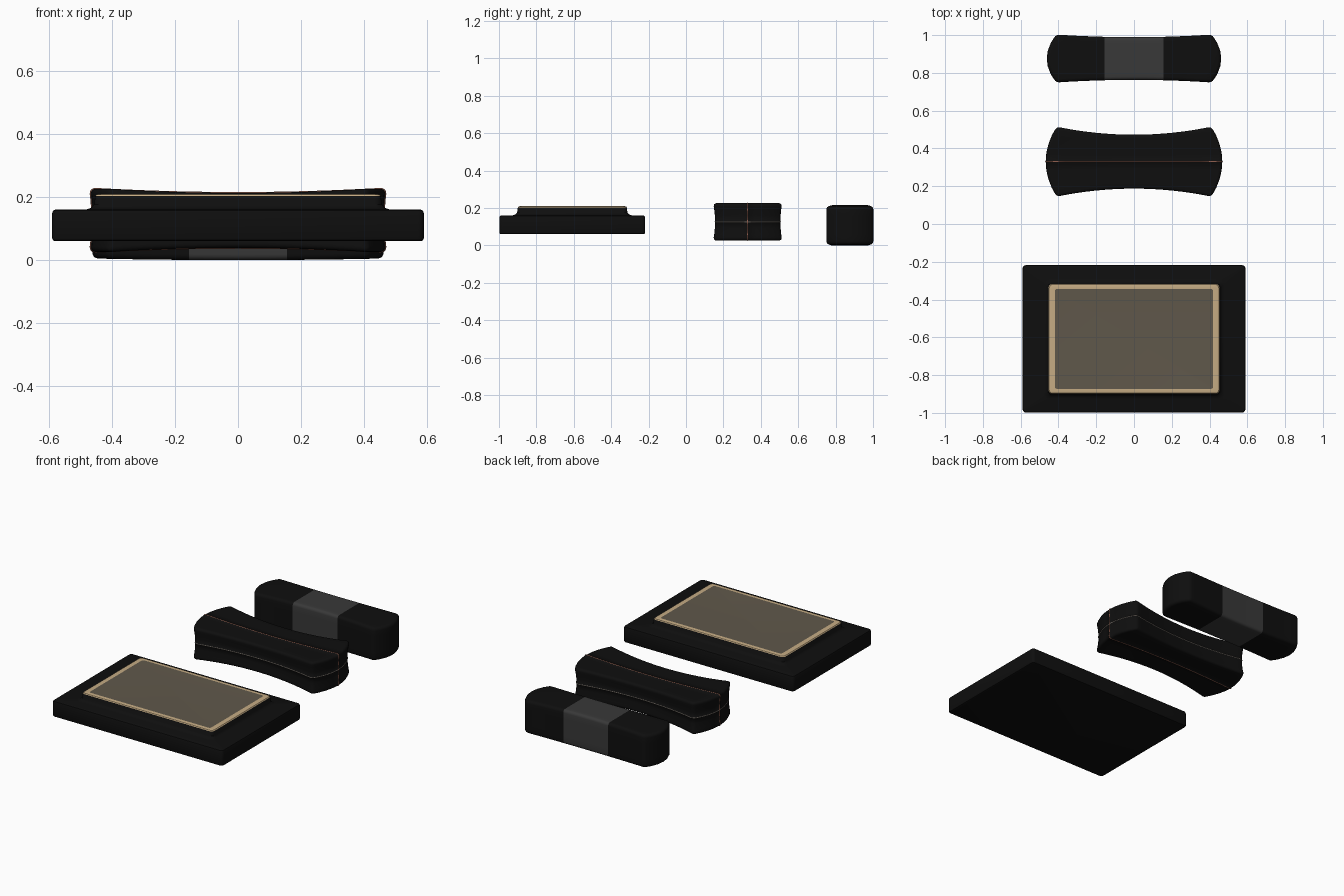
import bpy, bmesh, math
from mathutils import Vector

if "Cube" in bpy.data.objects:
    bpy.data.objects.remove(bpy.data.objects["Cube"])


def material(name, rgb):
    m = bpy.data.materials.new(name)
    m.diffuse_color = (*rgb, 1)
    m.use_nodes = True
    m.node_tree.nodes["Principled BSDF"].inputs["Base Color"].default_value = m.diffuse_color
    return m


BLACK = material("black foam", (0.0045, 0.0045, 0.0045))
GREY = material("grey band", (0.040, 0.040, 0.040))
TAN = material("tan rim", (0.56, 0.41, 0.23))
TAUPE = material("taupe panel", (0.117, 0.098, 0.070))
RED = material("red brown seam", (0.27, 0.11, 0.075))
STONE = material("stone seam", (0.16, 0.14, 0.12))


def cut(bm, co, no):
    bmesh.ops.bisect_plane(bm, geom=bm.verts[:] + bm.edges[:] + bm.faces[:],
                           plane_co=co, plane_no=no, dist=1e-6)


def finish(bm, name, mats, loc, angle=35):
    bmesh.ops.recalc_face_normals(bm, faces=bm.faces[:])
    me = bpy.data.meshes.new(name)
    bm.to_mesh(me)
    bm.free()
    for m in mats:
        me.materials.append(m)
    ob = bpy.data.objects.new(name, me)
    ob.location = loc
    bpy.context.collection.objects.link(ob)
    bpy.ops.object.select_all(action='DESELECT')
    ob.select_set(True)
    bpy.context.view_layer.objects.active = ob
    bpy.ops.object.shade_smooth_by_angle(angle=math.radians(angle))
    return ob


def shaped_box(counts, shape, radius):
    """Gridded cube from -1 to 1, bent by shape(s, t, u), with rounded edges."""
    bm = bmesh.new()
    bmesh.ops.create_cube(bm, size=2)
    for axis, n in enumerate(counts):
        no = Vector((0, 0, 0))
        no[axis] = 1
        for i in range(1, n):
            cut(bm, no * (-1 + 2 * i / n), no)
    for v in bm.verts:
        v.co = shape(*v.co)
    bmesh.ops.recalc_face_normals(bm, faces=bm.faces[:])
    sharp = [e for e in bm.edges if e.calc_face_angle(0) > 0.6]
    bmesh.ops.bevel(bm, geom=sharp, offset=radius, segments=4, profile=0.5,
                    affect='EDGES', clamp_overlap=True)
    return bm


# Front rest: stepped mat lofted from rounded rectangles
def rounded_rect(hx, hy, r, z, steps=4):
    pts = []
    for k, (sx, sy) in enumerate(((1, 1), (-1, 1), (-1, -1), (1, -1))):
        for i in range(steps + 1):
            a = math.pi / 2 * (k + i / steps)
            pts.append((sx * (hx - r) + r * math.cos(a),
                        sy * (hy - r) + r * math.sin(a), z))
    return pts


levels = [  # half x, half y, corner radius, z, colour index of the band above
    (.580, .380, .012, .060, 0), (.587, .387, .016, .063, 0),
    (.590, .390, .018, .070, 0), (.590, .390, .018, .148, 0),
    (.587, .387, .016, .157, 0), (.580, .380, .012, .160, 0),
    (.480, .318, .030, .161, 0), (.466, .304, .026, .166, 0),
    (.457, .295, .022, .176, 0), (.453, .291, .020, .203, 1),
    (.449, .288, .020, .208, 1), (.438, .280, .018, .210, 1),
    (.419, .265, .012, .209, 2)]
bm = bmesh.new()
rings = [[bm.verts.new(p) for p in rounded_rect(*l[:4])] for l in levels]
for a, b, l in zip(rings, rings[1:], levels):
    for i in range(len(a)):
        j = (i + 1) % len(a)
        bm.faces.new((a[i], a[j], b[j], b[i])).material_index = l[4]
bm.faces.new(rings[0][::-1])
bm.faces.new(rings[-1]).material_index = 2
finish(bm, "mat_rest", [BLACK, TAN, TAUPE], (0, -.608, 0))


# Middle rest: waisted cushion with pinched sides and two crossing seams
def cushion(s, t, u):
    pinch = .010 * (1 - u * u)
    return Vector((s * (.470 - .058 * t * t - pinch * .8),
                   t * (.146 + .042 * s * s - pinch),
                   u * (.087 + .014 * s * s)))


bm = shaped_box((16, 8, 6), cushion, .018)
W = .0026
for axis in (1, 2):
    no = Vector((0, 0, 0))
    no[axis] = 1
    for d in (-W, 0, W):
        cut(bm, no * d, no)
for f in bm.faces:
    c = f.calc_center_median()
    if abs(c.y) < W:
        f.material_index = 1
    elif abs(c.z) < W:
        f.material_index = 2
bm.normal_update()
ridge = [(v, v.normal.copy()) for v in bm.verts
         if abs(v.co.y) < 1e-4 or abs(v.co.z) < 1e-4]
for v, n in ridge:  # raise the seam lines
    v.co += n * .003
finish(bm, "seamed_cushion", [BLACK, RED, STONE], (0, .33, .126), 60)


# Back rest: bar with rounded ends and a grey wrap round the middle
def bar(s, t, u):
    return Vector((s * (.462 - .050 * t * t),
                   t * (.113 + .014 * s * s),
                   u * (.1075 - .005 * s * s)))


bm = shaped_box((16, 6, 4), bar, .018)
for x in (-.155, .155):
    cut(bm, Vector((x, 0, 0)), Vector((1, 0, 0)))
for f in bm.faces:
    f.material_index = int(abs(f.calc_center_median().x) < .155)
finish(bm, "banded_bar", [BLACK, GREY], (0, .876, .1075))
